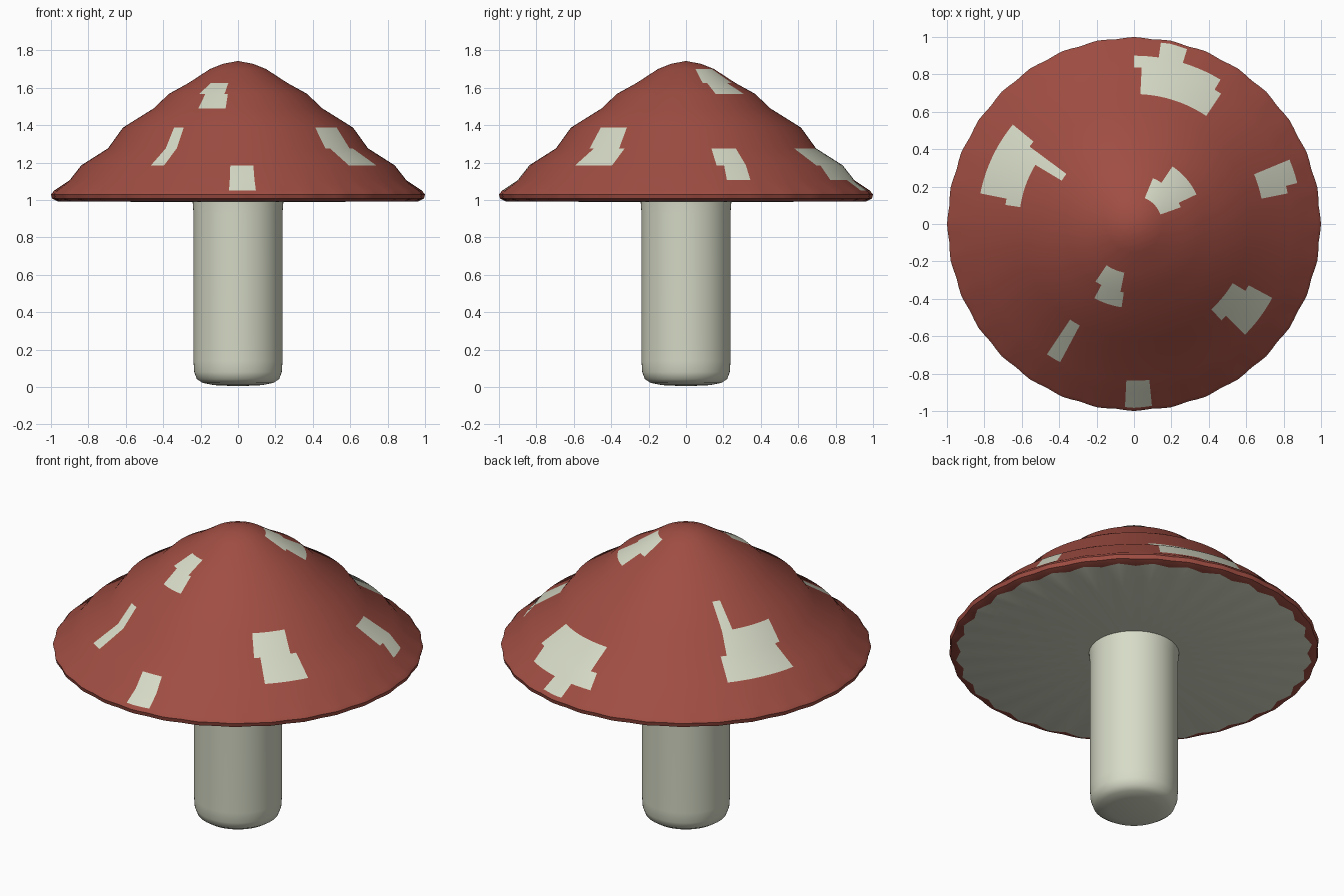
import bpy, bmesh, math

if "Cube" in bpy.data.objects:
    bpy.data.objects.remove(bpy.data.objects["Cube"])

SEG = 128


def material(name, rgb):
    m = bpy.data.materials.new(name)
    m.diffuse_color = (*rgb, 1)
    m.use_nodes = True
    m.node_tree.nodes["Principled BSDF"].inputs["Base Color"].default_value = m.diffuse_color
    return m


red = material("cap_red", (0.35, 0.075, 0.055))
cream = material("cream", (0.68, 0.71, 0.57))


def lathe(name, profile, mats, pick, angle):
    """Revolve (radius, z, ripple) points; pick(band, degrees) gives the material slot."""
    bm = bmesh.new()
    rings = []
    for r, z, w in profile:
        if r == 0:
            rings.append([bm.verts.new((0, 0, z))] * SEG)
            continue
        ring = []
        for i in range(SEG):
            a = math.tau * i / SEG
            rr = r + w * math.cos(32 * a)
            ring.append(bm.verts.new((rr * math.cos(a), rr * math.sin(a), z)))
        rings.append(ring)
    for b in range(len(rings) - 1):
        for i in range(SEG):
            j = (i + 1) % SEG
            quad = [rings[b][i], rings[b + 1][i], rings[b + 1][j], rings[b][j]]
            f = bm.faces.new(list(dict.fromkeys(quad)))
            f.material_index = pick(b, (i + 0.5) * 360 / SEG)
    bmesh.ops.recalc_face_normals(bm, faces=bm.faces)
    me = bpy.data.meshes.new(name)
    bm.to_mesh(me)
    bm.free()
    for m in mats:
        me.materials.append(m)
    ob = bpy.data.objects.new(name, me)
    bpy.context.collection.objects.link(ob)
    bpy.context.view_layer.objects.active = ob
    ob.select_set(True)
    bpy.ops.object.shade_smooth_by_angle(angle=math.radians(angle))
    ob.select_set(False)
    return ob


# Cap: wavy dome, rolled lip with a rippled edge, flat underside
cap_profile = [
    (0, 1.743, 0), (0.08, 1.728, 0), (0.15, 1.70, 0), (0.265, 1.625, 0),
    (0.37, 1.567, 0), (0.45, 1.49, 0), (0.615, 1.387, 0), (0.695, 1.276, 0),
    (0.838, 1.185, 0), (0.9, 1.106, 0), (0.98, 1.05, 0.003), (0.996, 1.03, 0.004),
    (0.99, 1.007, 0.004), (0.95, 0.993, 0.014), (0.2, 0.988, 0), (0, 0.988, 0),
]
UNDERSIDE = 13

# Pale patches: (band, start degrees, end degrees)
patches = [
    (2, 19.7, 67.5), (3, 25.3, 56.3),                        # near the tip
    (3, 236.2, 258.8), (4, 241.9, 261.6),                    # upper front
    (6, 236.2, 241.9), (7, 236.2, 241.9),                    # front left strip
    (8, 267.2, 275.6), (9, 267.2, 275.6),                    # front rim
    (6, 312.2, 329.1), (7, 315.0, 331.9),                    # front right
    (7, 11.2, 22.5), (8, 14.1, 22.5),                        # right
    (7, 56.2, 87.2), (8, 59.1, 90.0), (9, 73.1, 81.6),       # back
    (5, 143.4, 149.1), (6, 143.4, 171.6), (7, 140.6, 168.8), # left
]


def cap_slot(band, deg):
    if band >= UNDERSIDE:
        return 1
    return int(any(b == band and lo < deg < hi for b, lo, hi in patches))


lathe("cap", cap_profile, [red, cream], cap_slot, 50)

# Stem: cylinder with a rounded foot and a slight flare under the cap
stem_profile = [
    (0, 0.004, 0), (0.13, 0.01, 0), (0.19, 0.022, 0), (0.22, 0.042, 0),
    (0.234, 0.08, 0), (0.238, 0.14, 0), (0.238, 0.93, 0), (0.243, 0.995, 0),
    (0, 0.995, 0),
]
lathe("stem", stem_profile, [cream], lambda b, d: 0, 40)
